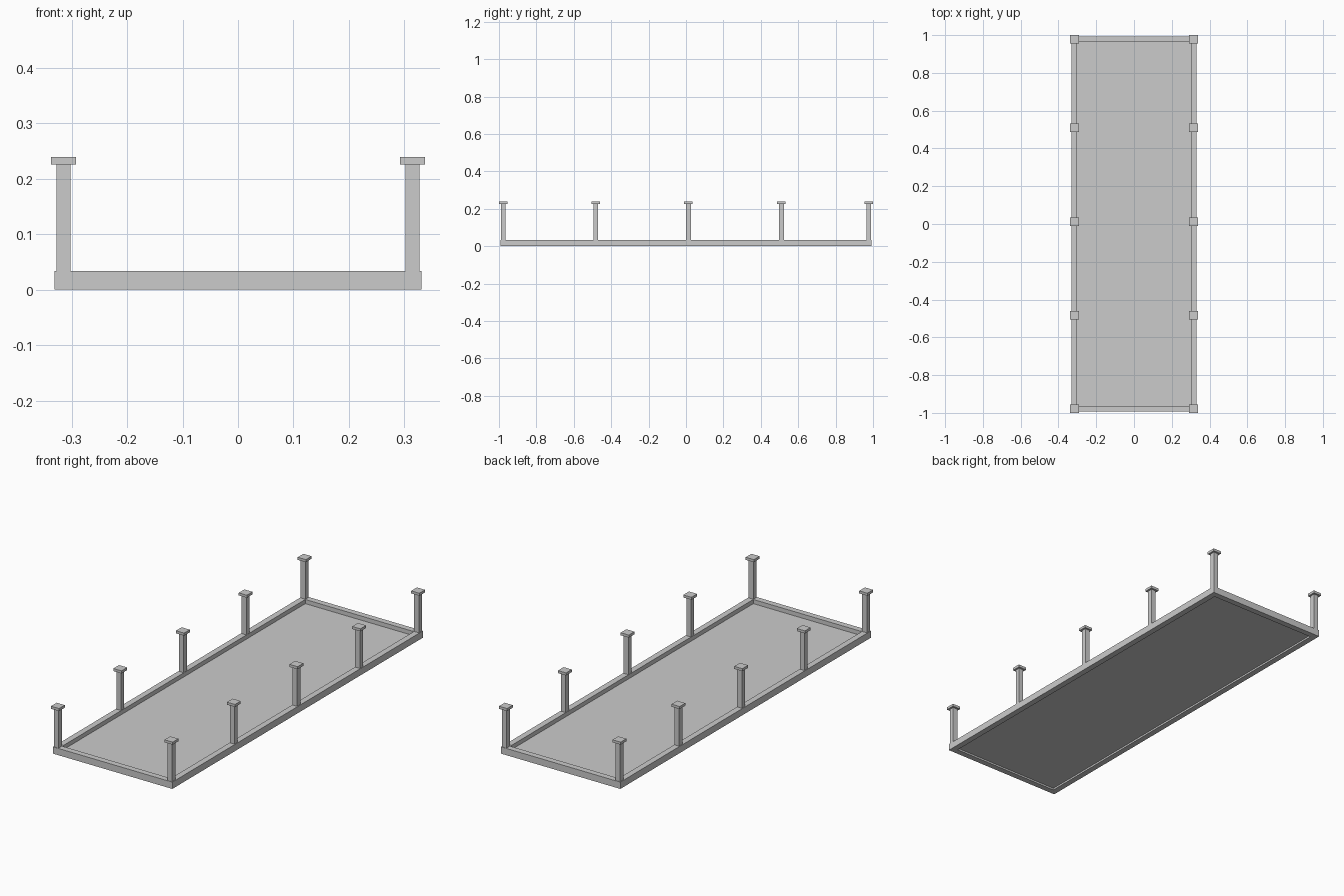
import bpy

if "Cube" in bpy.data.objects:
    bpy.data.objects.remove(bpy.data.objects["Cube"])


def box(name, x0, x1, y0, y1, z0, z1):
    bpy.ops.mesh.primitive_cube_add(
        size=1, location=((x0 + x1) / 2, (y0 + y1) / 2, (z0 + z1) / 2))
    ob = bpy.context.object
    ob.name = name
    ob.scale = (x1 - x0, y1 - y0, z1 - z0)
    bpy.ops.object.transform_apply(location=False, rotation=False, scale=True)
    return ob


X, Y, W, H = 0.331, 0.993, 0.03, 0.034   # outer half sizes, rail width, rail height
PX = 0.315                               # post line

# Recessed floor panel
box("floor_panel", -X + W, X - W, -Y + W, Y - W, 0.009, 0.013)

# Rim rails
for s, side in ((-1, "left"), (1, "right")):
    c = s * (X - W / 2)
    box(f"{side}_rail", c - W / 2, c + W / 2, -Y, Y, 0, H)
for s, end in ((-1, "front"), (1, "back")):
    c = s * (Y - W / 2)
    box(f"{end}_rail", -X + W, X - W, c - W / 2, c + W / 2, 0, H)

# Posts with square caps
for s, side in ((-1, "left"), (1, "right")):
    for i, y in enumerate((-0.9775, -0.483, 0.013, 0.51, 0.9775), 1):
        x = s * PX
        r, c = 0.0128, 0.0225
        box(f"{side}_post_{i}", x - r, x + r, y - r, y + r, H, 0.226)
        box(f"{side}_post_cap_{i}", x - c, x + c, y - c, y + c, 0.226, 0.239)
